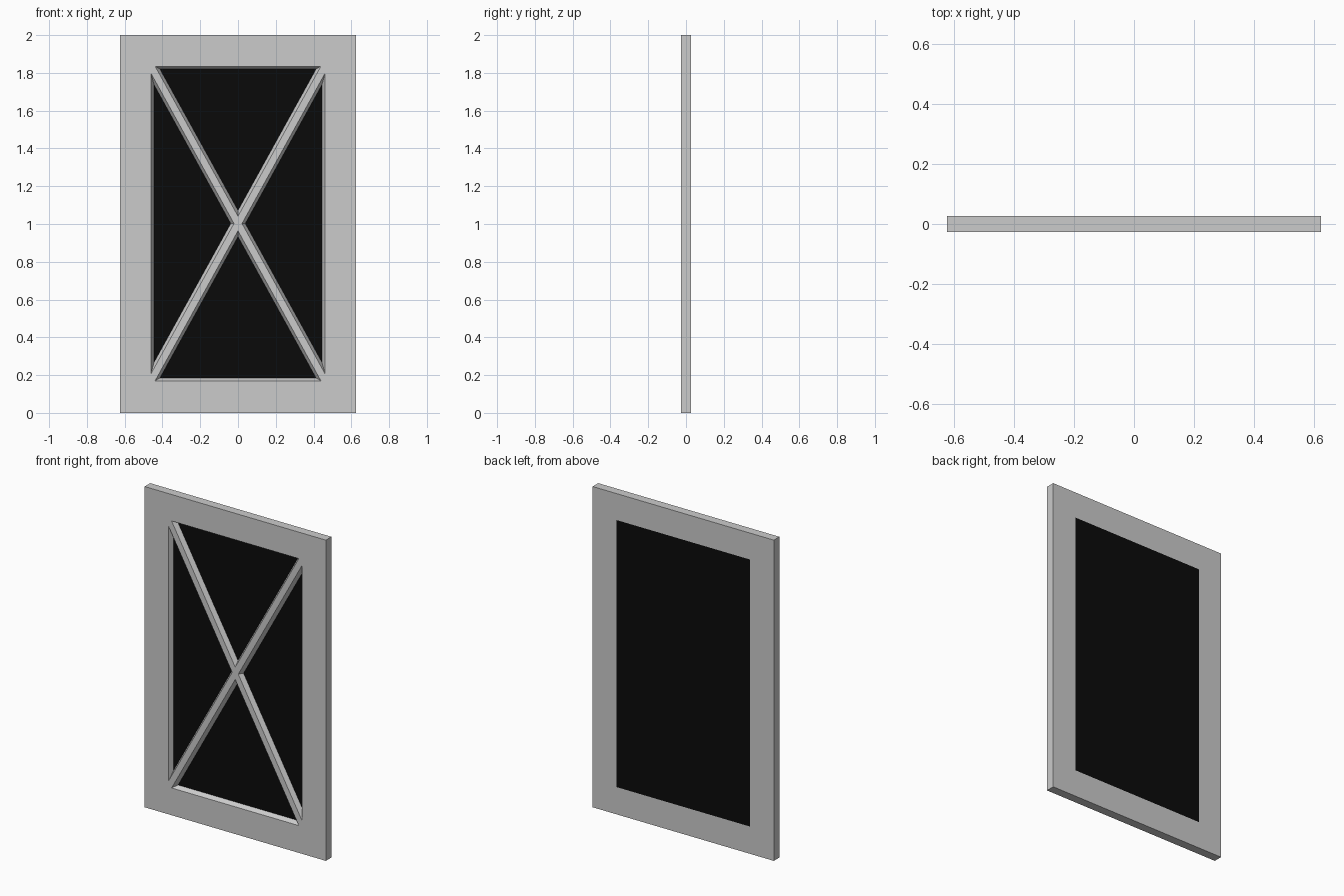
import bpy, bmesh
from math import hypot

if "Cube" in bpy.data.objects:
    bpy.data.objects.remove(bpy.data.objects["Cube"])

W, H, T = 0.625, 2.0, 0.0275      # half width, height, half thickness
w, h, zc = 0.46, 0.8325, 1.0025   # half opening and its centre height
BAR, SLOPE, MID = 0.0185, 0.015, 0.0  # half bar width, chamfer width, panel front y
L = hypot(w, h)


def new_object(name, bm):
    bmesh.ops.recalc_face_normals(bm, faces=bm.faces)
    me = bpy.data.meshes.new(name)
    bm.to_mesh(me)
    bm.free()
    ob = bpy.data.objects.new(name, me)
    bpy.context.collection.objects.link(ob)
    return ob


def box(name, x, y0, y1, z0, z1):
    bm = bmesh.new()
    bmesh.ops.create_cube(bm, size=1)
    for v in bm.verts:
        v.co.x *= 2 * x
        v.co.y = y1 if v.co.y > 0 else y0
        v.co.z = z1 if v.co.z > 0 else z0
    return new_object(name, bm)


def triangle(a, b, o):
    """Opening between the two braces: half base a, height b, inset by o."""
    base, bar = b - o, (BAR + o) * L
    half = a * base / b - bar / b
    return [(-half, base), (half, base), (0, bar / a)]


def recess_cutter(a, b, sign, sideways):
    bm = bmesh.new()
    rings = []
    for y in (-T - 0.01, MID + 0.005):
        o = SLOPE * (y + T) / (MID + T)
        ring = []
        for p, q in triangle(a, b, o):
            q *= sign
            x, z = (q, p) if sideways else (p, q)
            ring.append(bm.verts.new((x, y, z + zc)))
        rings.append(ring)
        bm.faces.new(ring)
    for i in range(3):
        j = (i + 1) % 3
        bm.faces.new((rings[0][i], rings[0][j], rings[1][j], rings[1][i]))
    return new_object("recess_cutter", bm)


def cut(ob, cutter):
    cutter.hide_render = True
    m = ob.modifiers.new("cut", 'BOOLEAN')
    m.operation, m.solver, m.object = 'DIFFERENCE', 'EXACT', cutter
    bpy.context.view_layer.objects.active = ob
    bpy.ops.object.modifier_apply(modifier=m.name)
    bpy.data.objects.remove(cutter)


# Frame with cross braces: rear pocket plus four chamfered triangular openings
frame = box("braced_frame", W, -T, T, 0, H)
cut(frame, box("pocket_cutter", w, MID, T + 0.02, zc - h, zc + h))
for s in (1, -1):
    cut(frame, recess_cutter(w, h, s, False))
    cut(frame, recess_cutter(h, w, s, True))

# Black panel filling the rear pocket, flush with the back
panel = box("dark_panel", w, MID, T, zc - h, zc + h)
mat = bpy.data.materials.new("black")
mat.diffuse_color = (0.003, 0.003, 0.003, 1)
mat.use_nodes = True
mat.node_tree.nodes["Principled BSDF"].inputs["Base Color"].default_value = mat.diffuse_color
panel.data.materials.append(mat)
